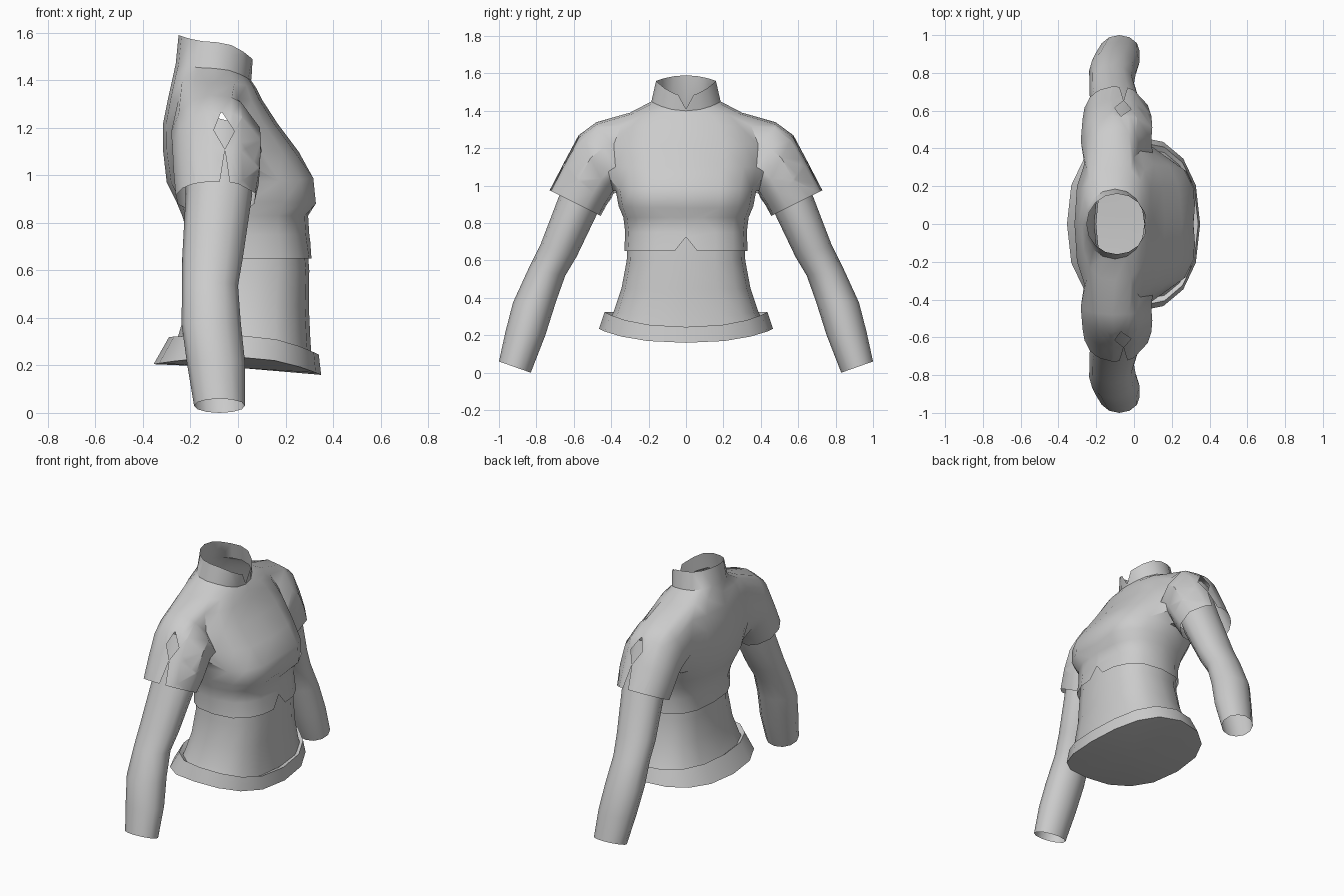
import bpy, bmesh, math
from mathutils import Vector

if "Cube" in bpy.data.objects:
    bpy.data.objects.remove(bpy.data.objects["Cube"])

grey = bpy.data.materials.new("plain grey")
grey.diffuse_color = (0.6, 0.6, 0.6, 1)
grey.use_nodes = True
grey.node_tree.nodes["Principled BSDF"].inputs["Base Color"].default_value = grey.diffuse_color
COLS = 8  # segments in half a body section, from back to front


def finish(bm, name, angle=40):
    """Turn a left half into a smooth mirrored object."""
    bmesh.ops.recalc_face_normals(bm, faces=bm.faces)
    mesh = bpy.data.meshes.new(name)
    bm.to_mesh(mesh)
    bm.free()
    mesh.materials.append(grey)
    obj = bpy.data.objects.new(name, mesh)
    bpy.context.collection.objects.link(obj)
    bpy.ops.object.select_all(action='DESELECT')
    obj.select_set(True)
    bpy.context.view_layer.objects.active = obj
    bpy.ops.object.shade_smooth_by_angle(angle=math.radians(angle))
    mod = obj.modifiers.new("mirror", 'MIRROR')
    mod.use_axis = (False, True, False)
    mod.merge_threshold = 0.002
    return obj


def section(bm, zb, zs, zf, back, front, side, w, dip=0.0, e=0.75):
    """Half body section: heights at back, side, front, then extents."""
    ring = []
    for j in range(COLS + 1):
        a = math.pi * j / COLS
        c, s = math.cos(a), max(math.sin(a), 0)
        end, z_end = (back, zb) if c > 0 else (front, zf)
        k = abs(c) ** e
        x = side + (end - side) * k - (dip if j == COLS else 0)
        ring.append(bm.verts.new((x, w * s ** e if 0 < j < COLS else 0,
                                  zs + (z_end - zs) * k * k)))
    return ring


def skin(bm, a, b, closed=False):
    n = len(a)
    for i in range(n if closed else n - 1):
        j = (i + 1) % n
        bm.faces.new((a[i], a[j], b[j], b[i]))


def tube_ring(bm, outer, inner, x0, x1, angles):
    """Limb ring between an outer and an inner (y, z) point."""
    o, i = Vector((0, *outer)), Vector((0, *inner))
    mid, half = (o + i) / 2, (o - i) / 2
    return [bm.verts.new(mid + half * math.cos(t) +
                         Vector(((x0 + x1) / 2 + (x1 - x0) / 2 * math.sin(t), 0, 0)))
            for t in angles]


def cut(bm, poly, axis, keep):
    """Cut a convex opening; poly holds (axis, z) points, keep limits the faces."""
    pts = []
    for u, z in poly:
        p = Vector((0, 0, z))
        p[axis] = u
        pts.append(p)
    centre = sum(pts, Vector()) / len(pts)
    planes = []
    for i, p in enumerate(pts):
        d = pts[(i + 1) % len(pts)] - p
        n = Vector((0, 0, -d[axis]))
        n[axis] = d.z
        if n.dot(centre - p) > 0:
            n = -n
        planes.append((p, n.normalized()))
    for p, n in planes:
        faces = [f for f in bm.faces if keep(f.calc_center_median())]
        geom = set(faces)
        for f in faces:
            geom.update(f.edges)
            geom.update(f.verts)
        bmesh.ops.bisect_plane(bm, geom=list(geom), plane_co=p, plane_no=n, dist=1e-5)
    gone = []
    for f in bm.faces:
        m = f.calc_center_median()
        if keep(m) and all((m - p).dot(n) < 0 for p, n in planes):
            gone.append(f)
    bmesh.ops.delete(bm, geom=gone, context='FACES')


# Cropped top: body sections from hem to collar
bm = bmesh.new()
rows = [section(bm, *r) for r in (
    (.65, .65, .65, -.21, .315, .05, .33),
    (.75, .75, .75, -.21, .30, .05, .325),
    (.83, .83, .83, -.235, .295, .05, .335),
    (.89, .89, .88, -.26, .345, .05, .36, .03),
    (.97, .97, .99, -.30, .335, .02, .375, .02),
    (1.10, 1.10, 1.10, -.315, .255, -.05, .40),
    (1.22, 1.22, 1.22, -.315, .165, -.09, .41),
    (1.32, 1.32, 1.32, -.295, .10, -.10, .37),
    (1.41, 1.39, 1.37, -.275, .075, -.10, .30),
    (1.47, 1.45, 1.40, -.262, .055, -.10, .185, 0, .95),
    (1.59, 1.56, 1.48, -.25, .07, -.09, .16, 0, 1))]
B, T, C0, C1 = 4, 8, 2, 5  # armhole limits in rows and columns
for r in range(len(rows) - 1):
    for j in range(COLS):
        if not (B <= r < T and C0 <= j < C1):
            skin(bm, rows[r][j:j + 2], rows[r + 1][j:j + 2])

# Short sleeves grown out of the armhole
loop = ([rows[B][j] for j in range(C0, C1 + 1)] +
        [rows[r][C1] for r in range(B + 1, T + 1)] +
        [rows[T][j] for j in range(C1 - 1, C0 - 1, -1)] +
        [rows[r][C0] for r in range(T - 1, B, -1)])
angles = [math.atan2((v.co.x + .08) / .18, (v.co.z - 1.18) / .21) for v in loop]
for spec in (((.48, 1.34), (.385, .95), -.285, .10),
             ((.575, 1.27), (.395, .925), -.28, .105),
             ((.655, 1.12), (.42, .89), -.275, .10),
             ((.73, .975), (.45, .835), -.265, .08)):
    ring = tube_ring(bm, *spec, angles)
    skin(bm, loop, ring, True)
    loop = ring
bmesh.ops.triangulate(bm, faces=[f for f in bm.faces if f.calc_center_median().y > .5])

# Sleeve diamond and slit, hem notch, collar notch
on_sleeve = lambda m: m.y > .56
cut(bm, [(-.07, 1.27), (-.102, 1.19), (-.055, 1.11), (-.015, 1.185)], 0, on_sleeve)
cut(bm, [(-.088, .90), (-.055, 1.108), (-.025, .90)], 0, on_sleeve)
cut(bm, [(-.065, .645), (.065, .645), (0, .725)], 1, lambda m: m.x > .1 and m.z < .8)
cut(bm, [(0, 1.41), (.055, 1.51), (-.055, 1.51)], 1, lambda m: m.x > -.05 and m.z > 1.39)
finish(bm, "cropped_top")

# Bare waist
bm = bmesh.new()
waist = [section(bm, *r) for r in (
    (.29, .29, .24, -.265, .31, .02, .405),
    (.33, .33, .30, -.25, .305, .02, .385),
    (.45, .45, .45, -.215, .298, .03, .345),
    (.60, .60, .60, -.20, .30, .05, .317),
    (.78, .78, .78, -.20, .285, .05, .31))]
for a, b in zip(waist, waist[1:]):
    skin(bm, a, b)
finish(bm, "waist")

# Belt: inner rim, outer band and closed underside
bm = bmesh.new()
belt = [section(bm, *r) for r in (
    (.29, .29, .235, -.255, .305, .02, .395, 0, .85),
    (.32, .325, .245, -.29, .34, .02, .435, 0, .85),
    (.205, .235, .16, -.355, .35, .0, .465, 0, .85))]
for a, b in zip(belt, belt[1:]):
    skin(bm, a, b)
middle = bm.verts.new((0, 0, .19))
for a, b in zip(belt[-1], belt[-1][1:]):
    bm.faces.new((a, b, middle))
finish(bm, "belt", 30)

# Arms, open at the wrist
bm = bmesh.new()
angles = [math.tau * i / 12 for i in range(12)]
arm = [tube_ring(bm, *spec, angles) for spec in (
    ((.555, 1.24), (.42, 1.0), -.22, .05),
    ((.665, .98), (.47, .86), -.22, .06),
    ((.78, .68), (.585, .62), -.235, .02),
    ((.845, .55), (.645, .52), -.235, .0),
    ((.925, .375), (.695, .38), -.238, .012),
    ((.965, .22), (.752, .20), -.215, .03),
    ((1.0, .06), (.83, .0), -.185, .03))]
for a, b in zip(arm, arm[1:]):
    skin(bm, a, b, True)
finish(bm, "arms")
